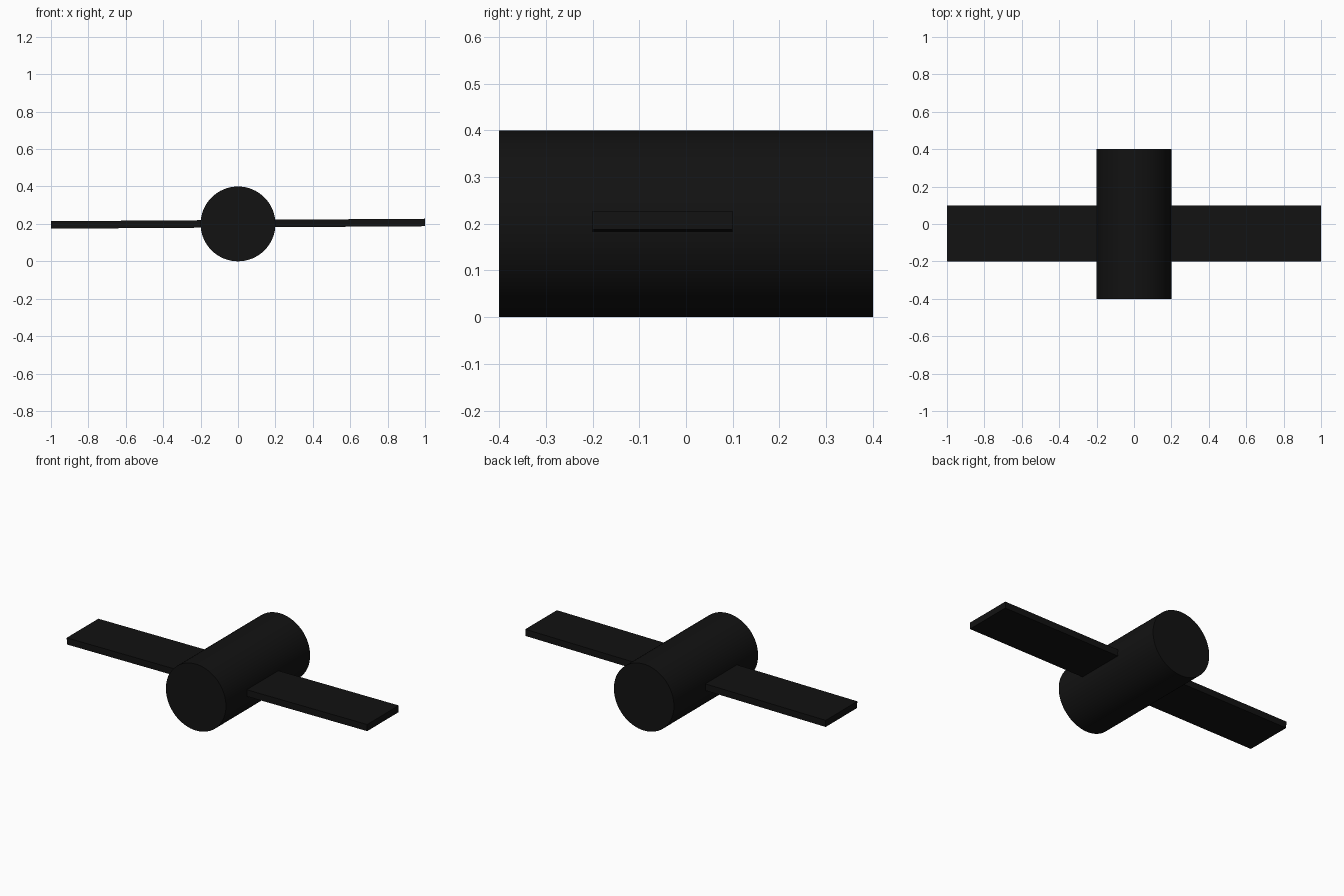
import bpy, math

if "Cube" in bpy.data.objects:
    bpy.data.objects.remove(bpy.data.objects["Cube"])

black = bpy.data.materials.new("black")
black.diffuse_color = (0.006, 0.006, 0.006, 1)
black.use_nodes = True
black.node_tree.nodes["Principled BSDF"].inputs["Base Color"].default_value = black.diffuse_color

# Round body lying along y
bpy.ops.mesh.primitive_cylinder_add(vertices=64, radius=0.2, depth=0.8,
                                    location=(0, 0, 0.2),
                                    rotation=(math.pi / 2, 0, 0))
body = bpy.context.object
body.name = "body"
bpy.ops.object.shade_smooth_by_angle(angle=math.radians(30))

# Flat wing through the body, tilted slightly up towards +x
bpy.ops.mesh.primitive_cube_add(size=1, location=(0, -0.05, 0.201),
                                rotation=(0, -0.0066, 0))
wing = bpy.context.object
wing.name = "wing"
wing.scale = (2.0, 0.3, 0.04)

for part in (body, wing):
    part.data.materials.append(black)
